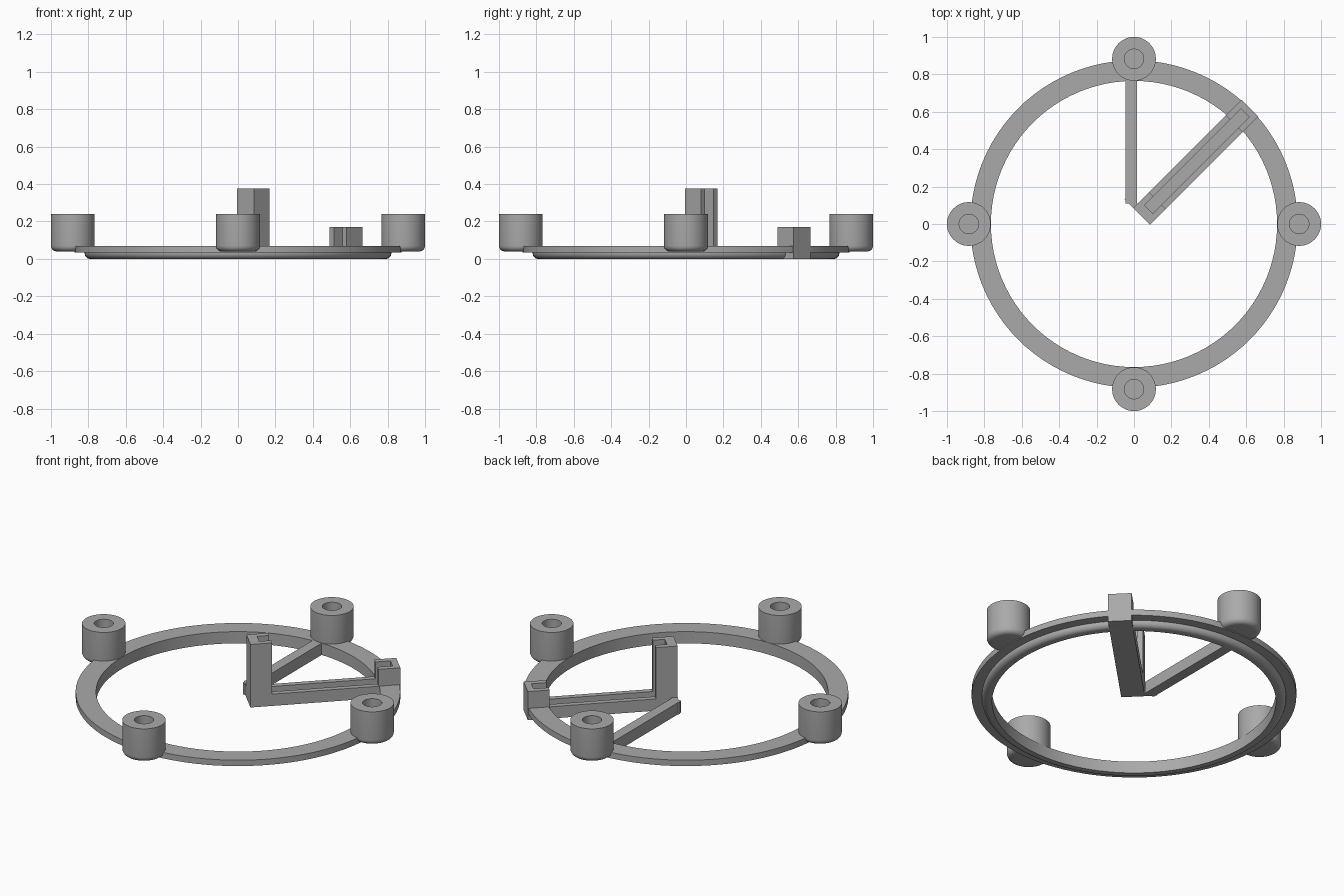
import bpy, bmesh, math
from mathutils import Matrix

cube = bpy.data.objects.get("Cube")
if cube:
    bpy.data.objects.remove(cube, do_unlink=True)

grey = bpy.data.materials.new("plain grey")
grey.use_nodes = True
grey.diffuse_color = (0.4, 0.4, 0.4, 1)
grey.node_tree.nodes["Principled BSDF"].inputs["Base Color"].default_value = (0.4, 0.4, 0.4, 1)

DIAGONAL = Matrix.Rotation(math.pi / 4, 4, 'Z')


def finish(name, bm, matrix=Matrix.Identity(4)):
    bmesh.ops.recalc_face_normals(bm, faces=bm.faces)
    mesh = bpy.data.meshes.new(name)
    bm.transform(matrix)
    bm.to_mesh(mesh)
    bm.free()
    mesh.materials.append(grey)
    obj = bpy.data.objects.new(name, mesh)
    bpy.context.collection.objects.link(obj)
    return obj


def activate(obj):
    bpy.ops.object.select_all(action='DESELECT')
    obj.select_set(True)
    bpy.context.view_layer.objects.active = obj


def lathe(name, profile, closed, steps=96, place=(0, 0, 0)):
    """Revolve a list of (radius, height) points around z."""
    bm = bmesh.new()
    verts = [bm.verts.new((r, 0, z)) for r, z in profile]
    pairs = list(zip(verts, verts[1:]))
    if closed:
        pairs.append((verts[-1], verts[0]))
    edges = [bm.edges.new(p) for p in pairs]
    bmesh.ops.spin(bm, geom=verts + edges, cent=(0, 0, 0), axis=(0, 0, 1),
                   angle=math.tau, steps=steps, use_merge=True)
    bmesh.ops.remove_doubles(bm, verts=bm.verts, dist=0.0001)
    obj = finish(name, bm, Matrix.Translation(place))
    activate(obj)
    bpy.ops.object.shade_smooth_by_angle(angle=math.radians(35))
    return obj


def extrude(name, outline, half_width, matrix):
    """Extrude a side outline of (length, height) points across its width."""
    bm = bmesh.new()
    face = bm.faces.new([bm.verts.new((s, -half_width, z)) for s, z in outline])
    new = bmesh.ops.extrude_face_region(bm, geom=[face])["geom"]
    bmesh.ops.translate(bm, vec=(0, 2 * half_width, 0),
                        verts=[g for g in new if isinstance(g, bmesh.types.BMVert)])
    return finish(name, bm, matrix)


def block(name, start, end, low, high, half_width, matrix):
    return extrude(name, [(start, low), (end, low), (end, high), (start, high)],
                   half_width, matrix)


def rounded(radius, base, size):
    """Quarter-round points for the lower outer edge of a lathe profile."""
    steps = [math.pi / 2 * i / 6 for i in range(7)]
    return [(radius - size + size * math.sin(a), base + size - size * math.cos(a))
            for a in steps]


# Ring with a wide upper flange and a rounded lower lip
ring = lathe("ring", [(0.765, 0)] + rounded(0.82, 0, 0.03)
             + [(0.82, 0.035), (0.875, 0.035), (0.875, 0.07), (0.765, 0.07)], True)

# Four socket posts with blind holes
post_profile = ([(0, 0.04)] + rounded(0.117, 0.04, 0.03)
                + [(0.117, 0.24), (0.052, 0.24), (0.052, 0.08), (0, 0.08)])
for name, x, y in (("left", 1, 0), ("back", 0, 1), ("right", -1, 0), ("front", 0, -1)):
    lathe(name + "_post", post_profile, False, 48, (0.883 * x, 0.883 * y, 0))

# Diagonal arm with a tall inner upright and a short outer upright
arm = extrude("diagonal_arm", [(0.057, 0), (0.877, 0), (0.877, 0.17), (0.757, 0.17),
                               (0.757, 0.07), (0.176, 0.07), (0.176, 0.375),
                               (0.057, 0.375)], 0.064, DIAGONAL)

# Slot running along the arm and up both uprights
cutter = block("slot_cutter", 0.11, 0.84, 0.035, 0.5, 0.032, DIAGONAL)
cutter.hide_render = True
for obj in (arm, ring):
    cut = obj.modifiers.new("slot", 'BOOLEAN')
    cut.operation = 'DIFFERENCE'
    cut.solver = 'EXACT'
    cut.object = cutter
    activate(obj)
    bpy.ops.object.modifier_apply(modifier=cut.name)
bpy.data.objects.remove(cutter, do_unlink=True)

# Thin brace from the back of the ring, and the stub joining it to the arm
back_brace = Matrix.Translation((-0.015, 0, 0)) @ Matrix.Rotation(math.pi / 2, 4, 'Z')
block("back_brace", 0.11, 0.775, 0, 0.07, 0.03, back_brace)
stub = DIAGONAL @ Matrix.Translation((0, 0.095, 0))
block("brace_stub", 0.057, 0.09, 0, 0.07, 0.035, stub)
